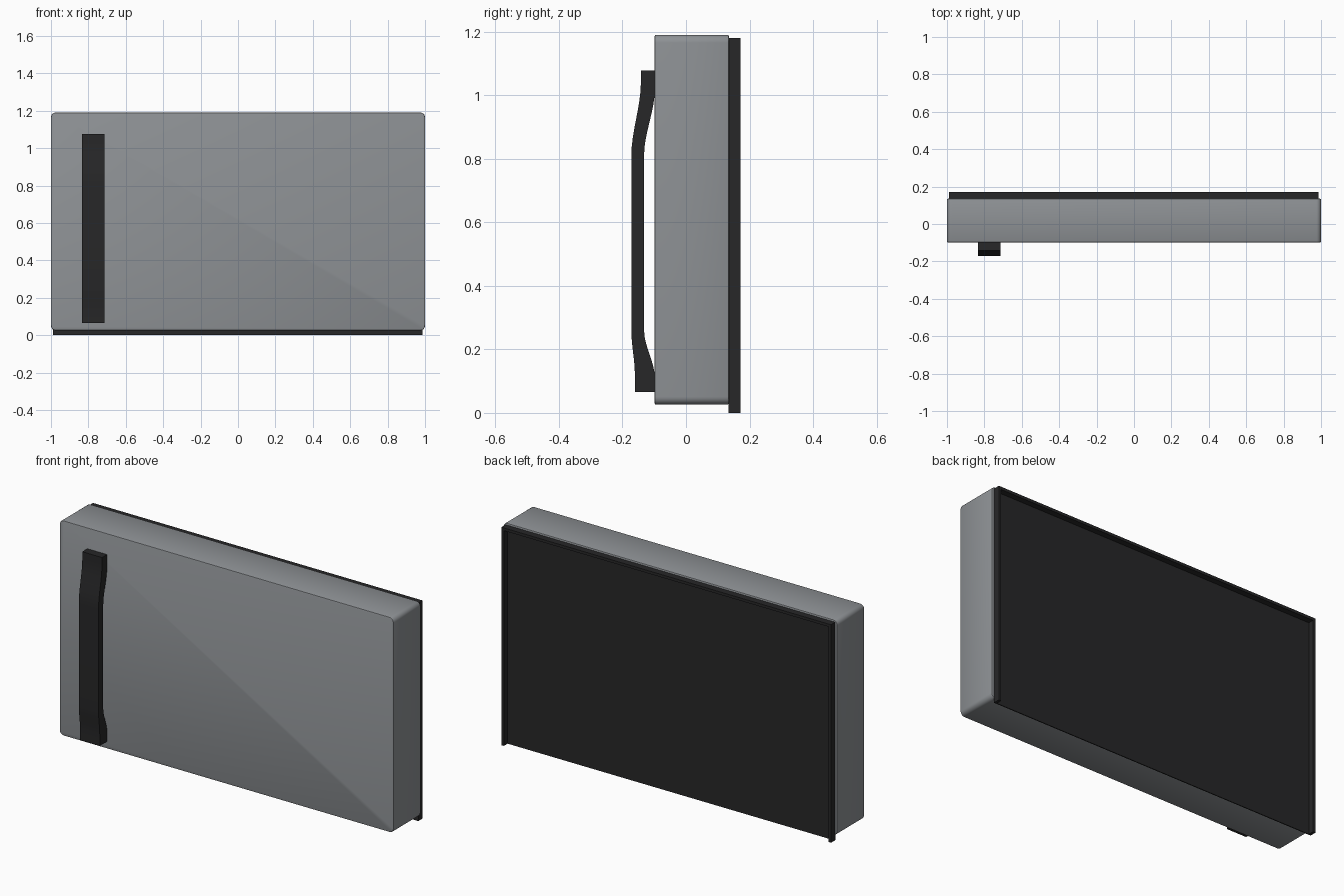
import bpy, bmesh, math
from mathutils import Vector

if "Cube" in bpy.data.objects:
    bpy.data.objects.remove(bpy.data.objects["Cube"])


def material(name, rgb):
    m = bpy.data.materials.new(name)
    m.diffuse_color = (*rgb, 1)
    m.use_nodes = True
    m.node_tree.nodes["Principled BSDF"].inputs["Base Color"].default_value = m.diffuse_color
    return m


GREY = material("steel grey", (0.27, 0.285, 0.30))
BLACK = material("black", (0.02, 0.02, 0.021))


def finish(name, bm, mat):
    bmesh.ops.recalc_face_normals(bm, faces=bm.faces)
    me = bpy.data.meshes.new(name)
    bm.to_mesh(me)
    bm.free()
    me.materials.append(mat)
    ob = bpy.data.objects.new(name, me)
    bpy.context.collection.objects.link(ob)
    return ob


def smooth(ob):
    bpy.ops.object.select_all(action='DESELECT')
    ob.select_set(True)
    bpy.context.view_layer.objects.active = ob
    bpy.ops.object.shade_smooth_by_angle(angle=math.radians(35))


def prism(points, offset):
    """Extrude a closed outline of 3D points along an offset."""
    bm = bmesh.new()
    face = bm.faces.new([bm.verts.new(p) for p in points])
    new = bmesh.ops.extrude_face_region(bm, geom=[face])["geom"]
    bmesh.ops.translate(bm, vec=Vector(offset),
                        verts=[v for v in new if isinstance(v, bmesh.types.BMVert)])
    return bm


# Door slab: rounded outline with a fine bevel on its rims
X0, X1, Z0, Z1, R = -1.0, 1.0, 0.026, 1.19, 0.025
outline = []
for cx, cz, start in ((X1 - R, Z1 - R, 0), (X0 + R, Z1 - R, 90),
                      (X0 + R, Z0 + R, 180), (X1 - R, Z0 + R, 270)):
    for i in range(7):
        a = math.radians(start + 15 * i)
        outline.append((cx + R * math.cos(a), -0.099, cz + R * math.sin(a)))
bm = prism(outline, (0, 0.234, 0))
rims = [e for e in bm.edges if abs(e.verts[0].co.y - e.verts[1].co.y) < 1e-6]
bmesh.ops.bevel(bm, geom=rims, offset=0.005, segments=2, profile=0.5, affect='EDGES')
smooth(finish("door", bm, GREY))

# Back tray: thin plate with a rim on the left, top and right, open below
PX0, PX1, PZ, T = -0.988, 0.986, 1.18, 0.015
tray = [(PX0, 0), (PX0, PZ), (PX1, PZ), (PX1, 0),
        (PX1 - T, 0), (PX1 - T, PZ - T), (PX0 + T, PZ - T), (PX0 + T, 0)]
finish("back_rim", prism([(x, 0.134, z) for x, z in tray], (0, 0.037, 0)), BLACK)
plate = [(PX0, 0), (PX0, PZ), (PX1, PZ), (PX1, 0)]
finish("back_plate", prism([(x, 0.134, z) for x, z in plate], (0, 0.005, 0)), BLACK)


# Handle: bowed bar, side profile eased between its feet and its straight grip
def ease(a, b, n=8):
    pts = []
    for i in range(n + 1):
        t = i / n
        s = t * t * (3 - 2 * t)
        pts.append((a[0] + (b[0] - a[0]) * s, a[1] + (b[1] - a[1]) * t))
    return pts


outer = [(-0.142, 1.077)] + ease((-0.142, 1.04), (-0.172, 0.81)) \
    + ease((-0.172, 0.26), (-0.161, 0.12)) + [(-0.161, 0.065)]
inner = [(-0.098, 0.065)] + ease((-0.098, 0.11), (-0.132, 0.26)) \
    + ease((-0.132, 0.81), (-0.098, 1.02)) + [(-0.098, 1.077)]
bm = prism([(-0.833, y, z) for y, z in outer + inner], (0.118, 0, 0))
smooth(finish("handle", bm, BLACK))
